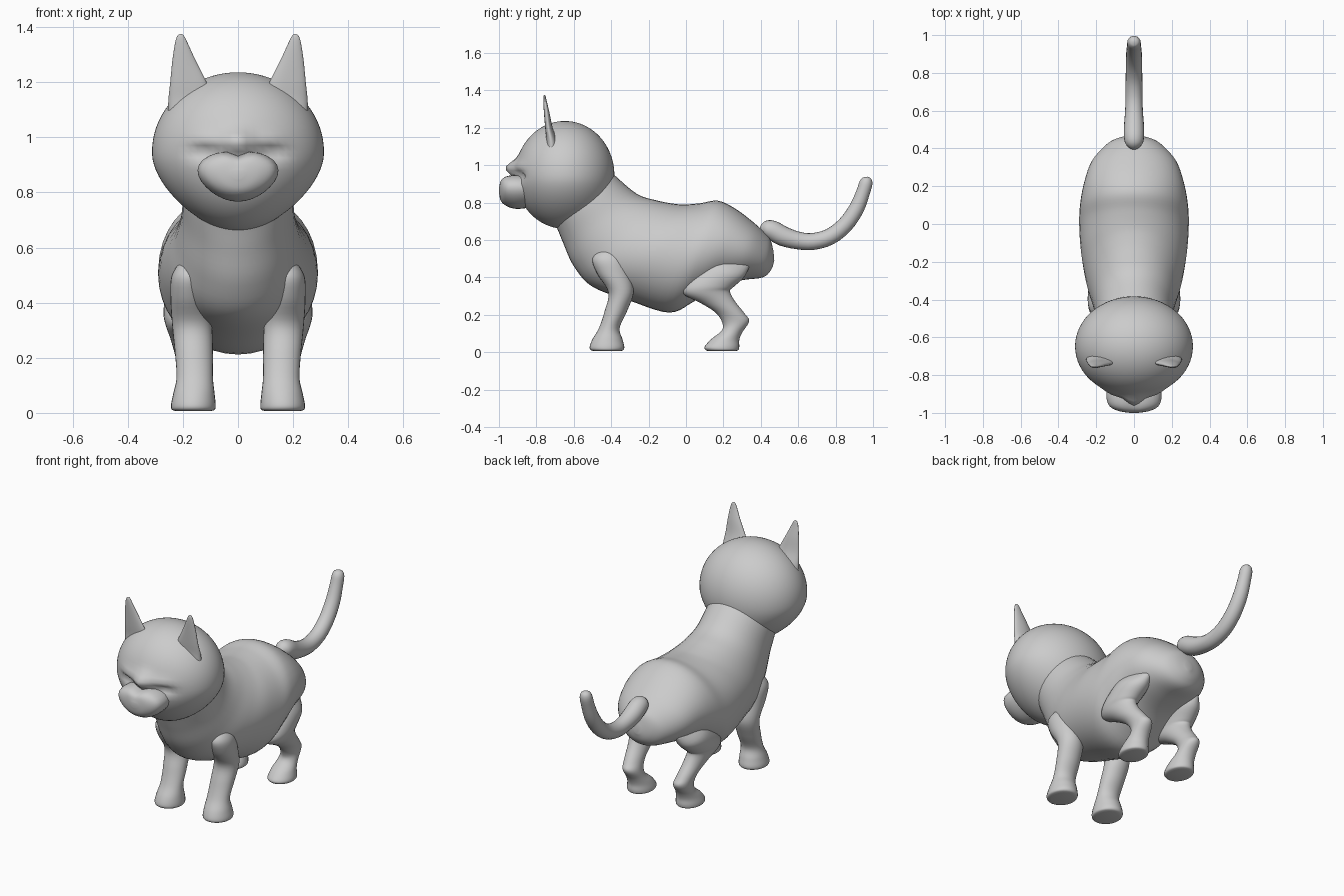
import bpy, bmesh, math
from mathutils import Vector

grey = bpy.data.materials.new("plain grey")
grey.diffuse_color = (0.6, 0.6, 0.6, 1)


def finish(name, bm):
    bmesh.ops.recalc_face_normals(bm, faces=bm.faces)
    for f in bm.faces:
        f.smooth = True
    me = bpy.data.meshes.new(name)
    bm.to_mesh(me)
    bm.free()
    me.materials.append(grey)
    ob = bpy.data.objects.new(name, me)
    bpy.context.collection.objects.link(ob)
    return ob


def spline(rows, steps):
    """Smoothly interpolate rows of numbers."""
    out = []
    for i in range(len(rows) - 1):
        a, b, c, d = (rows[min(max(i + k, 0), len(rows) - 1)] for k in (-1, 0, 1, 2))
        for s in range(steps):
            t = s / steps
            out.append([0.5 * (2 * q + (r - p) * t + (2*p - 5*q + 4*r - w) * t*t
                               + (3*q - p - 3*r + w) * t**3)
                        for p, q, r, w in zip(a, b, c, d)])
    return out + [list(rows[-1])]


def loft(name, rows, sides=28, steps=5, shape=None, mirror=False):
    """Skin elliptic rings: (centre x, half width, y, z of one edge, y, z of the other)."""
    obs = []
    for sign in ((1, -1) if mirror else (1,)):
        bm = bmesh.new()
        rings = []
        for x, rx, y0, z0, y1, z1 in spline(rows, steps):
            ring = []
            for k in range(sides):
                a = 2 * math.pi * k / sides
                u = 0.5 - 0.5 * math.cos(a)
                p = Vector((x + rx * math.sin(a), y0 + (y1 - y0) * u, z0 + (z1 - z0) * u))
                if shape:
                    p = shape(p)
                ring.append(bm.verts.new((p.x * sign, p.y, p.z)))
            rings.append(ring)
        for r, s in zip(rings, rings[1:]):
            for k in range(sides):
                j = (k + 1) % sides
                bm.faces.new((r[k], r[j], s[j], s[k]))
        bm.faces.new(rings[0])
        bm.faces.new(rings[-1])
        side = ("left_" if sign > 0 else "right_") if mirror else ""
        obs.append(finish(side + name, bm))
    return obs


# neck and body in one skin, from under the head to the rump
loft("body", [
    (0, .19, -.72, .73, -.44, 1.0),
    (0, .20, -.69, .665, -.375, .94),
    (0, .205, -.655, .58, -.26, .845),
    (0, .225, -.60, .46, -.15, .81),
    (0, .255, -.50, .35, -.06, .793),
    (0, .28, -.30, .275, .0, .79),
    (0, .29, -.09, .212, .08, .797),
    (0, .285, .04, .27, .17, .81),
    (0, .265, .17, .35, .26, .77),
    (0, .225, .30, .385, .36, .695),
    (0, .15, .41, .40, .425, .635),
    (0, .09, .455, .44, .452, .60),
    (0, .02, .472, .49, .468, .54)], sides=40)


# head: round, narrowing to the chin, with a nose bridge and sunken eyes
bm = bmesh.new()
bmesh.ops.create_uvsphere(bm, u_segments=64, v_segments=40, radius=1)
for v in bm.verts:
    x, y, z = v.co.x * .312, v.co.y * .265 - .648, v.co.z * .288 + .948
    if z < .93:
        x *= 1 - 1.6 * (.93 - z) ** 1.5
    if y < -.7:
        y -= .055 * math.exp(-(x / .05) ** 2 - ((z - .985) / .04) ** 2)
        for s in (-1, 1):
            y += .03 * math.exp(-((x - s * .12) / .05) ** 2 - ((z - .945) / .022) ** 2)
            y -= .015 * math.exp(-((x - s * .11) / .06) ** 2 - ((z - .99) / .025) ** 2)
    v.co = (x, y, z)
finish("head", bm)


# muzzle: cheeks high and wide, chin narrow
def cheeks(p):
    t = (p.z - .86) / .09
    p.x *= 1 + .22 * t
    p.z -= .02 * math.exp(-(p.x / .03) ** 2) * max(t, 0)
    return p


loft("muzzle", [
    (0, .12, -.78, .79, -.78, .94),
    (0, .14, -.86, .77, -.86, .95),
    (0, .142, -.92, .768, -.92, .953),
    (0, .125, -.965, .785, -.965, .945),
    (0, .08, -.99, .81, -.99, .925),
    (0, .02, -1.0, .85, -1.0, .885)], shape=cheeks)


# ears: thin pointed blades, slightly cupped toward the front
def cup(p):
    p.y += .35 * (.05 - abs(p.x - .18)) * max(0, 1.32 - p.z)
    return p


loft("ear", [
    (.165, .088, -.755, 1.06, -.67, 1.06),
    (.170, .083, -.75, 1.13, -.69, 1.13),
    (.180, .066, -.755, 1.20, -.715, 1.20),
    (.196, .042, -.76, 1.28, -.73, 1.28),
    (.206, .022, -.763, 1.345, -.745, 1.345),
    (.208, .012, -.762, 1.368, -.750, 1.368),
    (.208, .003, -.758, 1.375, -.754, 1.375)], shape=cup, mirror=True)

# front legs: shoulder, forearm, flat paw
loft("front_leg", [
    (.17, .03, -.45, .56, -.36, .56),
    (.178, .062, -.50, .50, -.325, .50),
    (.178, .067, -.475, .42, -.30, .42),
    (.167, .072, -.415, .32, -.28, .32),
    (.160, .069, -.435, .22, -.315, .22),
    (.157, .066, -.465, .13, -.355, .13),
    (.160, .075, -.50, .07, -.34, .07),
    (.162, .081, -.515, .03, -.33, .03),
    (.162, .078, -.51, .012, -.335, .012),
    (.162, .06, -.49, .006, -.35, .006)], mirror=True)

# hind legs: thigh, knee, hock, flat paw
loft("hind_leg", [
    (.17, .04, .14, .53, .34, .46),
    (.185, .075, .09, .47, .31, .40),
    (.195, .075, .00, .38, .25, .345),
    (.195, .068, -.018, .315, .235, .325),
    (.188, .057, .08, .262, .26, .275),
    (.178, .050, .16, .21, .315, .205),
    (.170, .050, .195, .155, .338, .165),
    (.166, .055, .19, .115, .30, .105),
    (.164, .066, .135, .07, .285, .065),
    (.164, .075, .10, .03, .285, .03),
    (.164, .072, .105, .012, .28, .012),
    (.164, .055, .12, .006, .265, .006)], mirror=True)

# tail: tube along a path of (y, z, radius), each ring square to the path
path = spline([(.40, .65, .02), (.425, .655, .045), (.46, .652, .053), (.52, .62, .053),
               (.60, .597, .047), (.68, .592, .045), (.77, .618, .044), (.85, .68, .043),
               (.91, .765, .041), (.945, .85, .037), (.962, .905, .035), (.964, .93, .024),
               (.964, .938, .006)], 3)
rows = []
for i, (y, z, r) in enumerate(path):
    a, b = path[max(i - 1, 0)], path[min(i + 1, len(path) - 1)]
    d = Vector((b[0] - a[0], b[1] - a[1])).normalized() * r
    rows.append((0, r, y + d.y, z - d.x, y - d.y, z + d.x))
loft("tail", rows, sides=20, steps=1)
